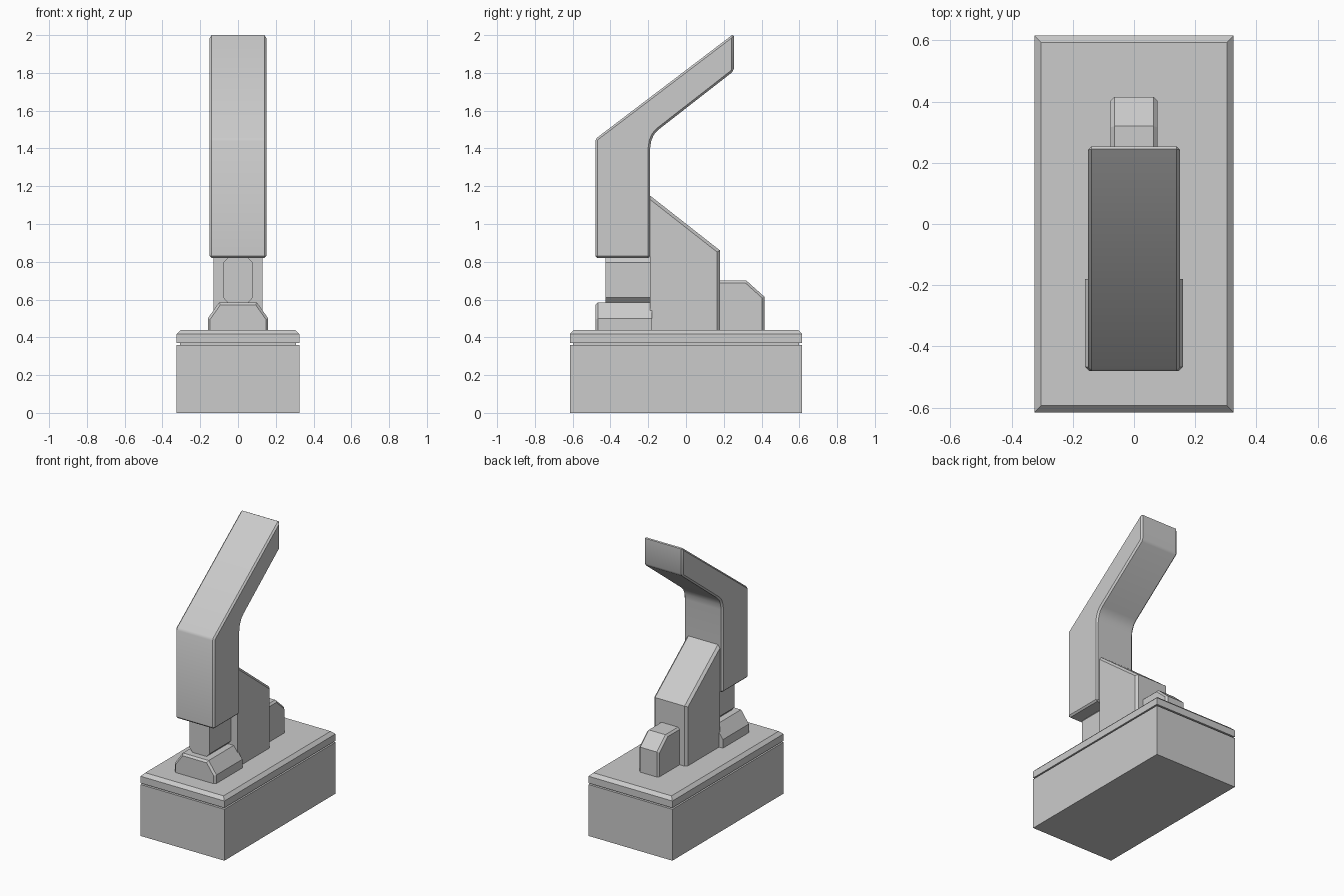
import bpy, bmesh, math

if "Cube" in bpy.data.objects:
    bpy.data.objects.remove(bpy.data.objects["Cube"])


def prism(name, profile, axis, lo, hi, bevel=0.0, keep=lambda a, b: True):
    """Extrude a 2D profile along an axis, then chamfer its sharp edges."""
    place = {'x': lambda u, v, t: (t, u, v),
             'y': lambda u, v, t: (u, t, v),
             'z': lambda u, v, t: (u, v, t)}[axis]
    bm = bmesh.new()
    low = [bm.verts.new(place(u, v, lo)) for u, v in profile]
    high = [bm.verts.new(place(u, v, hi)) for u, v in profile]
    bm.faces.new(low)
    bm.faces.new(high)
    n = len(profile)
    for i in range(n):
        j = (i + 1) % n
        bm.faces.new((low[i], low[j], high[j], high[i]))
    bmesh.ops.recalc_face_normals(bm, faces=bm.faces)
    if bevel:
        edges = [e for e in bm.edges
                 if e.calc_face_angle() > math.radians(35)
                 and keep(e.verts[0].co, e.verts[1].co)]
        bmesh.ops.bevel(bm, geom=edges, offset=bevel, offset_type='OFFSET',
                        segments=1, profile=0.5, affect='EDGES')
        bmesh.ops.recalc_face_normals(bm, faces=bm.faces)
    mesh = bpy.data.meshes.new(name)
    bm.to_mesh(mesh)
    bm.free()
    obj = bpy.data.objects.new(name, mesh)
    bpy.context.collection.objects.link(obj)
    return obj


def rect(w, d):
    return [(-w, -d), (w, -d), (w, d), (-w, d)]


def mirrored(half):
    """Complete a right-hand half profile across x = 0."""
    return half + [(-u, v) for u, v in reversed(half)]


# Base box, recessed seam and lid with a chamfered rim
prism("base_box", rect(0.325, 0.615), 'z', 0, 0.36)
prism("base_seam", rect(0.308, 0.598), 'z', 0.355, 0.375)
prism("base_lid", rect(0.325, 0.615), 'z', 0.37, 0.44, 0.022,
      lambda a, b: min(a.z, b.z) > 0.43)

# Foot under the neck, with sloping shoulders
prism("foot", mirrored([(0.16, 0.44), (0.16, 0.50), (0.10, 0.585)]), 'y',
      -0.48, -0.18, 0.013,
      lambda a, b: max(a.y, b.y) < -0.4 and max(a.z, b.z) > 0.45)

# Neck joining foot and lever
prism("neck", mirrored([(0.05, 0.58), (0.078, 0.61), (0.078, 0.795), (0.05, 0.825)]),
      'y', -0.425, -0.18)

# Wedge-shaped body behind the lever
prism("wedge_body", [(-0.19, 0.44), (0.18, 0.44), (0.18, 0.86), (-0.19, 1.15)],
      'x', -0.13, 0.13, 0.016,
      lambda a, b: abs(a.x - b.x) < 0.01 and max(a.y, b.y) > 0.1
      and max(a.z, b.z) > 0.5)

# Small stop block at the back
prism("rear_stop", [(0.17, 0.44), (0.415, 0.44), (0.415, 0.615), (0.32, 0.70), (0.17, 0.70)],
      'x', -0.077, 0.077, 0.013,
      lambda a, b: abs(a.x - b.x) < 0.01 and max(a.y, b.y) > 0.3
      and max(a.z, b.z) > 0.5)

# Bent lever with a rounded inner elbow
lever = prism("lever", [(-0.48, 0.82), (-0.19, 0.82), (-0.19, 1.40), (-0.184, 1.44),
                        (-0.17, 1.473), (-0.145, 1.50), (0.253, 1.81), (0.253, 2.007),
                        (-0.48, 1.45)], 'x', -0.15, 0.15, 0.011)
bpy.context.view_layer.objects.active = lever
lever.select_set(True)
bpy.ops.object.shade_smooth_by_angle(angle=math.radians(30))
